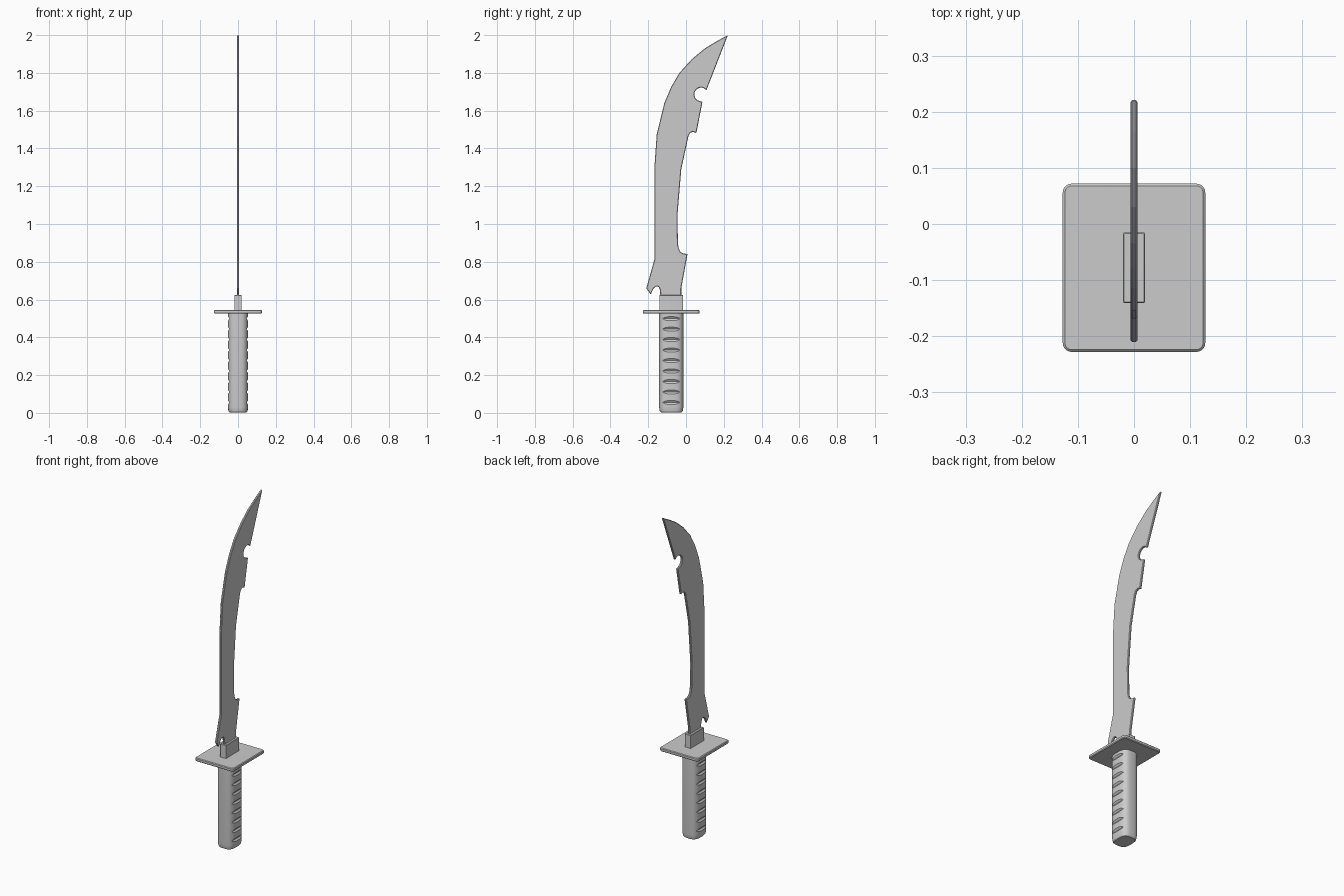
import bpy, bmesh, math

if "Cube" in bpy.data.objects:
    bpy.data.objects.remove(bpy.data.objects["Cube"])

CY = -0.078  # centre line of the grip in y


def finish(name, bm, angle=30):
    bmesh.ops.recalc_face_normals(bm, faces=bm.faces)
    me = bpy.data.meshes.new(name)
    bm.to_mesh(me)
    bm.free()
    ob = bpy.data.objects.new(name, me)
    bpy.context.collection.objects.link(ob)
    bpy.ops.object.select_all(action='DESELECT')
    ob.select_set(True)
    bpy.context.view_layer.objects.active = ob
    if angle:
        bpy.ops.object.shade_smooth_by_angle(angle=math.radians(angle))
    return ob


def loft(bm, rings):
    loops = [[bm.verts.new(p) for p in ring] for ring in rings]
    n = len(loops[0])
    for a, b in zip(loops, loops[1:]):
        for i in range(n):
            bm.faces.new((a[i], a[(i + 1) % n], b[(i + 1) % n], b[i]))
    bm.faces.new(loops[0][::-1])
    bm.faces.new(loops[-1])


def add_bevel(ob, width, segments=1):
    mod = ob.modifiers.new("edge", 'BEVEL')
    mod.width = width
    mod.segments = segments
    mod.limit_method = 'ANGLE'
    mod.angle_limit = math.radians(50)


def arc(cy, cz, r, a0, a1, n):
    return [(cy + r * math.cos(math.radians(a0 + (a1 - a0) * i / n)),
             cz + r * math.sin(math.radians(a0 + (a1 - a0) * i / n))) for i in range(n + 1)]


def rounded_rect(hx, hy, r, z):
    pts = []
    for k, (sx, sy) in enumerate(((1, 1), (-1, 1), (-1, -1), (1, -1))):
        pts += [(x, y, z) for x, y in arc(sx * (hx - r), CY + sy * (hy - r), r, k * 90, k * 90 + 90, 5)]
    return pts


# Blade: notched side profile (y, z) given a thin chamfered thickness
profile = [(-0.025, 0.58), (-0.025, 0.66), (0.008, 0.842)]
profile += [(-0.012, 0.843), (-0.029, 0.852), (-0.039, 0.872), (-0.043, 0.90), (-0.045, 1.05),
            (-0.025, 1.29), (0.013, 1.465), (0.022, 1.482), (0.036, 1.488), (0.055, 1.482), (0.087, 1.647)]
profile += arc(0.08, 1.686, 0.036, 262, 62, 12)
profile += [(0.108, 1.708), (0.222, 2.0), (0.165, 1.969), (0.10, 1.93), (0.03, 1.872), (-0.035, 1.80),
            (-0.078, 1.727), (-0.115, 1.64), (-0.155, 1.475), (-0.168, 1.29), (-0.168, 0.81),
            (-0.21, 0.66), (-0.187, 0.627), (-0.172, 0.658), (-0.158, 0.670), (-0.145, 0.667),
            (-0.137, 0.65), (-0.135, 0.58)]
bm = bmesh.new()
loft(bm, [[(x, y, z) for y, z in profile] for x in (-0.0065, 0.0065)])
blade = finish("blade", bm, 0)
mod = blade.modifiers.new("edge", 'BEVEL')
mod.width = 0.003
mod.segments = 1
mod.limit_method = 'ANGLE'
mod.angle_limit = math.radians(85)

# Collar holding the blade
bm = bmesh.new()
loft(bm, [rounded_rect(0.0195, 0.063, 0.003, z) for z in (0.54, 0.623)])
collar = finish("collar", bm)
add_bevel(collar, 0.002)

# Guard plate
bm = bmesh.new()
loft(bm, [rounded_rect(0.127 - d, 0.150 - d, 0.016 - d, z)
          for d, z in ((0.004, 0.525), (0, 0.529), (0, 0.541), (0.004, 0.545))])
guard = finish("guard", bm)


# Handle: rounded oval section with a softened pommel end
def oval(scale, z, n=64, power=2 / 3):
    ring = []
    for i in range(n):
        c, s = math.cos(2 * math.pi * i / n), math.sin(2 * math.pi * i / n)
        ring.append((0.053 * scale * math.copysign(abs(c) ** power, c),
                     CY + 0.064 * scale * math.copysign(abs(s) ** power, s), z))
    return ring


bm = bmesh.new()
loft(bm, [oval(s, z) for s, z in ((0.86, 0.003), (0.94, 0.008), (0.98, 0.018), (1, 0.03), (1, 0.528))])
handle = finish("handle", bm)

# Grip grooves: V-shaped cuts repeated down both flat sides
bm = bmesh.new()
for k in range(9):
    z = 0.055 + k * 0.0555
    for s in (1, -1):
        tri = ((0.0455, 0), (0.0605, 0.021), (0.0605, -0.021))
        loft(bm, [[(s * x, y, z + dz) for x, dz in tri] for y in (CY - 0.08, CY + 0.08)])
cutter = finish("groove_cutter", bm, 0)
cutter.hide_render = True
bpy.ops.object.select_all(action='DESELECT')
handle.select_set(True)
bpy.context.view_layer.objects.active = handle
mod = handle.modifiers.new("grooves", 'BOOLEAN')
mod.operation = 'DIFFERENCE'
mod.solver = 'EXACT'
mod.object = cutter
bpy.ops.object.modifier_apply(modifier=mod.name)
bpy.data.objects.remove(cutter)
bpy.ops.object.shade_smooth_by_angle(angle=math.radians(25))
